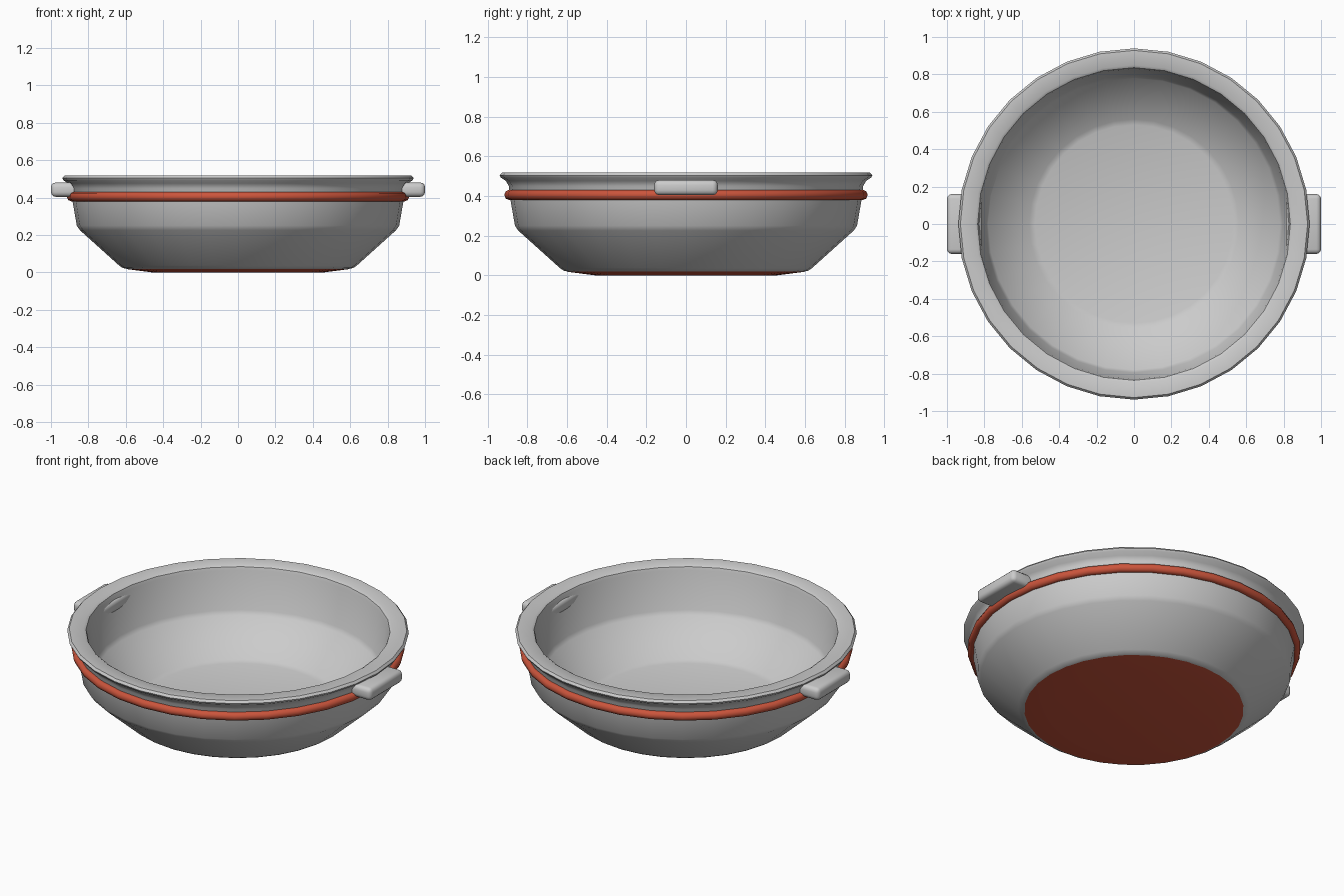
import bpy, bmesh, math

if "Cube" in bpy.data.objects:
    bpy.data.objects.remove(bpy.data.objects["Cube"])

SEGS = 32

red = bpy.data.materials.new("red_trim")
red.diffuse_color = (0.60, 0.09, 0.045, 1)
red.use_nodes = True
red.node_tree.nodes["Principled BSDF"].inputs["Base Color"].default_value = red.diffuse_color


def finish(bm, name, angle, mat=None):
    bmesh.ops.recalc_face_normals(bm, faces=bm.faces)
    mesh = bpy.data.meshes.new(name)
    bm.to_mesh(mesh)
    bm.free()
    obj = bpy.data.objects.new(name, mesh)
    bpy.context.collection.objects.link(obj)
    if mat:
        mesh.materials.append(mat)
    bpy.ops.object.select_all(action='DESELECT')
    obj.select_set(True)
    bpy.context.view_layer.objects.active = obj
    bpy.ops.object.shade_smooth_by_angle(angle=math.radians(angle))
    return obj


def lathe(name, profile, closed=False, angle=35, mat=None):
    """Revolve (radius, z) points around z; radius 0 becomes a pole."""
    bm = bmesh.new()
    rings = []
    for r, z in profile:
        if r == 0:
            rings.append([bm.verts.new((0, 0, z))] * SEGS)
        else:
            rings.append([bm.verts.new((r * math.cos(2 * math.pi * i / SEGS),
                                        r * math.sin(2 * math.pi * i / SEGS), z))
                          for i in range(SEGS)])
    pairs = list(zip(rings, rings[1:]))
    if closed:
        pairs.append((rings[-1], rings[0]))
    for a, b in pairs:
        for i in range(SEGS):
            j = (i + 1) % SEGS
            bm.faces.new(dict.fromkeys((a[i], a[j], b[j], b[i])))
    return finish(bm, name, angle, mat)


# Bowl: outer wall, rolled rim, inner wall and floor
lathe("bowl", [
    (0, 0.012), (0.59, 0.018), (0.615, 0.023), (0.635, 0.036),
    (0.845, 0.225), (0.862, 0.25), (0.888, 0.40), (0.893, 0.45),
    (0.908, 0.476), (0.933, 0.492), (0.939, 0.504), (0.928, 0.517),
    (0.85, 0.517), (0.836, 0.508), (0.83, 0.49),
    (0.795, 0.265), (0.78, 0.24), (0.56, 0.075), (0.53, 0.065), (0, 0.065)])

# Red underside pad
lathe("base_pad", [(0, 0), (0.46, 0.0), (0.603, 0.0185), (0, 0.0185)], mat=red)

# Red band below the rim
lathe("red_band", [(0.890 + 0.026 * math.cos(k * math.pi / 4),
                    0.405 + 0.026 * math.sin(k * math.pi / 4)) for k in range(8)],
      closed=True, angle=60, mat=red)

# Rounded side handles
for side, label in ((-1, "left"), (1, "right")):
    bm = bmesh.new()
    bmesh.ops.create_cube(bm, size=1)
    for v in bm.verts:
        v.co = (side * 0.906 + v.co.x * 0.188, v.co.y * 0.32, 0.442 + v.co.z * 0.076)
    bmesh.ops.bevel(bm, geom=bm.edges[:], offset=0.025, segments=3,
                    profile=0.5, affect='EDGES')
    finish(bm, label + "_handle", 40)
